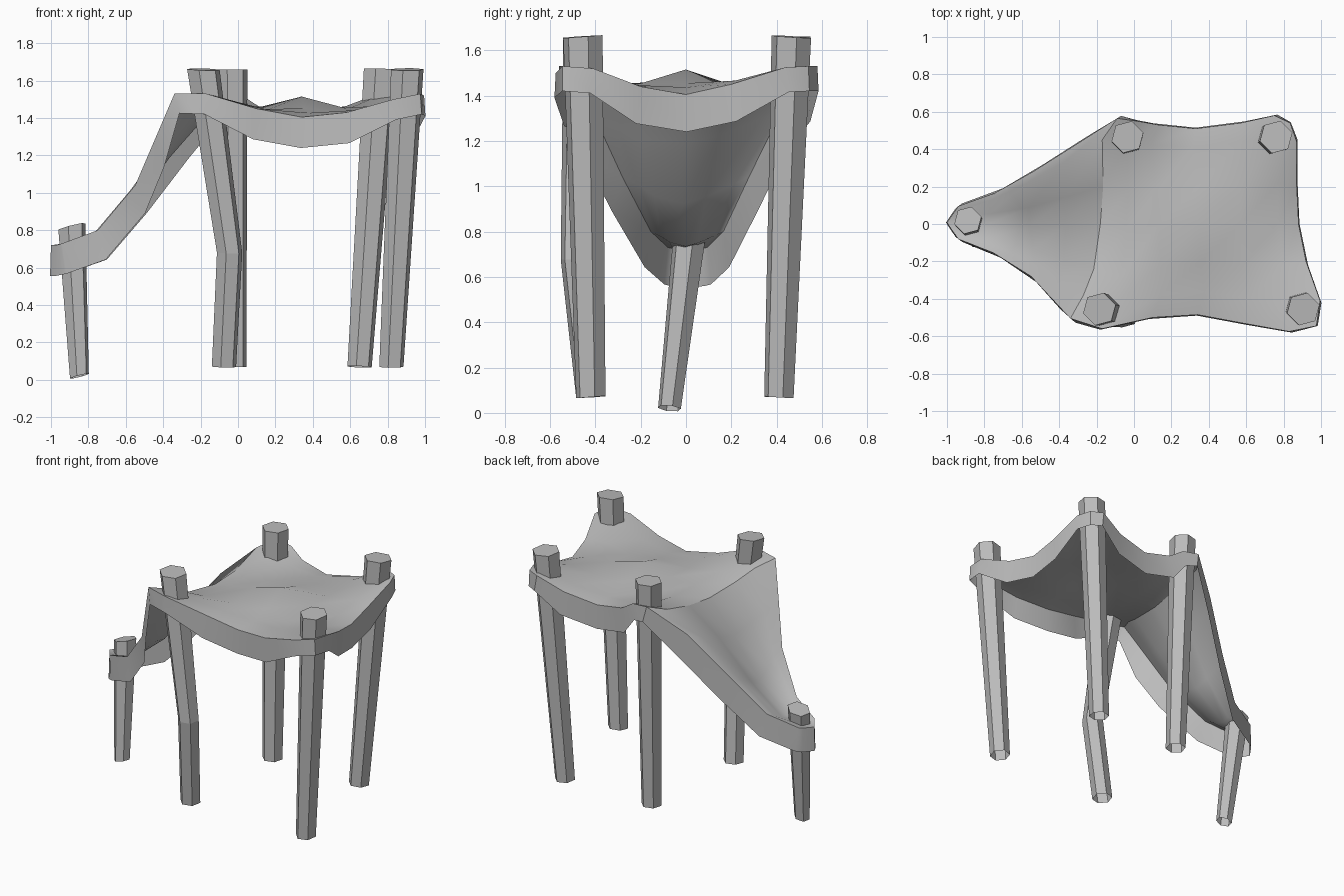
import bpy, bmesh, math
from mathutils import Vector

cube = bpy.data.objects.get("Cube")
if cube:
    bpy.data.objects.remove(cube, do_unlink=True)

grey = bpy.data.materials.new("plain grey")
grey.use_nodes = True
grey.diffuse_color = (0.5, 0.5, 0.5, 1)
grey.node_tree.nodes["Principled BSDF"].inputs["Base Color"].default_value = (0.5, 0.5, 0.5, 1)


def finish(bm, name):
    mesh = bpy.data.meshes.new(name)
    bm.to_mesh(mesh)
    bm.free()
    mesh.materials.append(grey)
    obj = bpy.data.objects.new(name, mesh)
    bpy.context.collection.objects.link(obj)
    return obj


def smooth(obj):
    bpy.ops.object.select_all(action="DESELECT")
    obj.select_set(True)
    bpy.context.view_layer.objects.active = obj
    bpy.ops.object.shade_smooth_by_angle(angle=math.radians(40))


def pole(name, stations, tilt=(0, 0)):
    """Six-sided pole, open below, through (x, y, z, radius); tilt slopes its ends."""
    bm = bmesh.new()
    rings = []
    for x, y, z, r in stations:
        ring = []
        for i in range(6):
            a = math.radians(15 + 60 * i)
            dx, dy = r * math.cos(a), r * math.sin(a)
            ring.append(bm.verts.new((x + dx, y + dy, z + tilt[0] * dx + tilt[1] * dy)))
        rings.append(ring)
    for low, high in zip(rings, rings[1:]):
        for i in range(6):
            j = (i + 1) % 6
            bm.faces.new((low[i], low[j], high[j], high[i]))
    bm.faces.new(rings[-1])
    return finish(bm, name)


# Poles
pole("back_right_pole", [(-0.02, 0.41, 0.07, 0.067), (-0.035, 0.465, 1.66, 0.088)])
pole("back_left_pole", [(0.65, 0.41, 0.07, 0.067), (0.76, 0.465, 1.66, 0.09)], (-0.03, -0.06))
pole("front_left_pole", [(0.82, -0.42, 0.07, 0.067), (0.905, -0.455, 1.66, 0.09)], (0, 0.08))
pole("front_right_pole", [(-0.075, -0.42, 0.07, 0.067), (-0.045, -0.485, 0.68, 0.07),
                          (-0.185, -0.455, 1.66, 0.09)], (-0.03, 0.06))
pole("entrance_short_pole", [(-0.848, -0.073, 0.02, 0.052), (-0.888, 0.02, 0.82, 0.075)],
     (0.25, -0.1))


def points(*rows):
    return [Vector(r) for r in rows]


# Edge curves of the canopy
front = points((-0.34, -0.505, 1.53), (-0.17, -0.56, 1.53), (0.1, -0.5, 1.45),
               (0.34, -0.485, 1.405), (0.58, -0.53, 1.43), (0.83, -0.575, 1.5),
               (0.975, -0.545, 1.53))
back = points((-0.09, 0.565, 1.53), (0.03, 0.548, 1.515), (0.13, 0.53, 1.45),
              (0.33, 0.51, 1.41), (0.57, 0.54, 1.45), (0.75, 0.58, 1.53),
              (0.835, 0.54, 1.53))
side = points(front[-1], (0.995, -0.41, 1.52), (0.92, -0.2, 1.44), (0.88, 0, 1.405),
              (0.87, 0.2, 1.45), (0.87, 0.44, 1.525), back[-1])
ridge = points(front[0], (-0.27, -0.38, 1.49), (-0.215, -0.24, 1.43), (-0.18, 0, 1.4),
               (-0.165, 0.2, 1.42), (-0.17, 0.45, 1.49), back[0])
tip = points((-0.94, -0.08, 0.73), (-0.955, -0.058, 0.725), (-0.978, -0.026, 0.72),
             (-1, 0.008, 0.72), (-0.98, 0.037, 0.72), (-0.957, 0.07, 0.725),
             (-0.94, 0.095, 0.73))
slope_front = points(tip[0], (-0.75, -0.155, 0.8), (-0.55, -0.28, 1.04),
                     (-0.445, -0.393, 1.285), front[0])
slope_back = points(tip[-1], (-0.745, 0.165, 0.8), (-0.54, 0.28, 1.045),
                    (-0.31, 0.425, 1.34), back[0])
SEVEN = [0, 0.1, 0.3, 0.5, 0.7, 0.9, 1]
FIVE = [0, 0.25, 0.5, 0.75, 1]


def sheet(name, near, far, start, end, us, hump):
    """Fill four edge curves with a blended sheet, raised or sagging in the middle."""
    bm = bmesh.new()
    grid = []
    for j, t in enumerate(SEVEN):
        row = []
        for i, s in enumerate(us):
            p = near[i] * (1 - t) + far[i] * t + start[j] * (1 - s) + end[j] * s
            p = p - (near[0] * (1 - s) + near[-1] * s) * (1 - t)
            p = p - (far[0] * (1 - s) + far[-1] * s) * t
            p.z += hump * (1 - abs(2 * s - 1)) * (1 - abs(2 * t - 1))
            row.append(bm.verts.new(p))
        grid.append(row)
    for a, b in zip(grid, grid[1:]):
        for i in range(len(a) - 1):
            bm.faces.new((a[i], a[i + 1], b[i + 1], b[i]))
    smooth(finish(bm, name))


# Raised roof sheet and the sheet sweeping down to the short pole
sheet("roof_sheet", front, back, ridge, side, SEVEN, 0.235)
sheet("entrance_sheet", slope_front, slope_back, tip, ridge, FIVE, -0.05)

# Hanging border all the way round, leaning with the slope of the edge
bm = bmesh.new()
loop = (slope_front[:-1] + front[:-1] + side[:-1] + back[:0:-1]
        + slope_back[:0:-1] + tip[:0:-1])
count = len(loop)
upper, lower = [], []
for i, p in enumerate(loop):
    along = (loop[(i + 1) % count] - loop[i - 1]).normalized()
    out = along.cross(Vector((0, 0, 1))).normalized()
    down = (along.cross(out) - Vector((0, 0, 1))).normalized()
    if down.z > -0.3:
        down = (out.cross(along) - Vector((0, 0, 1))).normalized()
    width = 0.11 if p.z > 1.48 else 0.165
    upper.append(bm.verts.new(p))
    lower.append(bm.verts.new(p + down * width + out * 0.005))
for i in range(count):
    j = (i + 1) % count
    bm.faces.new((upper[i], lower[i], lower[j], upper[j]))
smooth(finish(bm, "hanging_border"))
